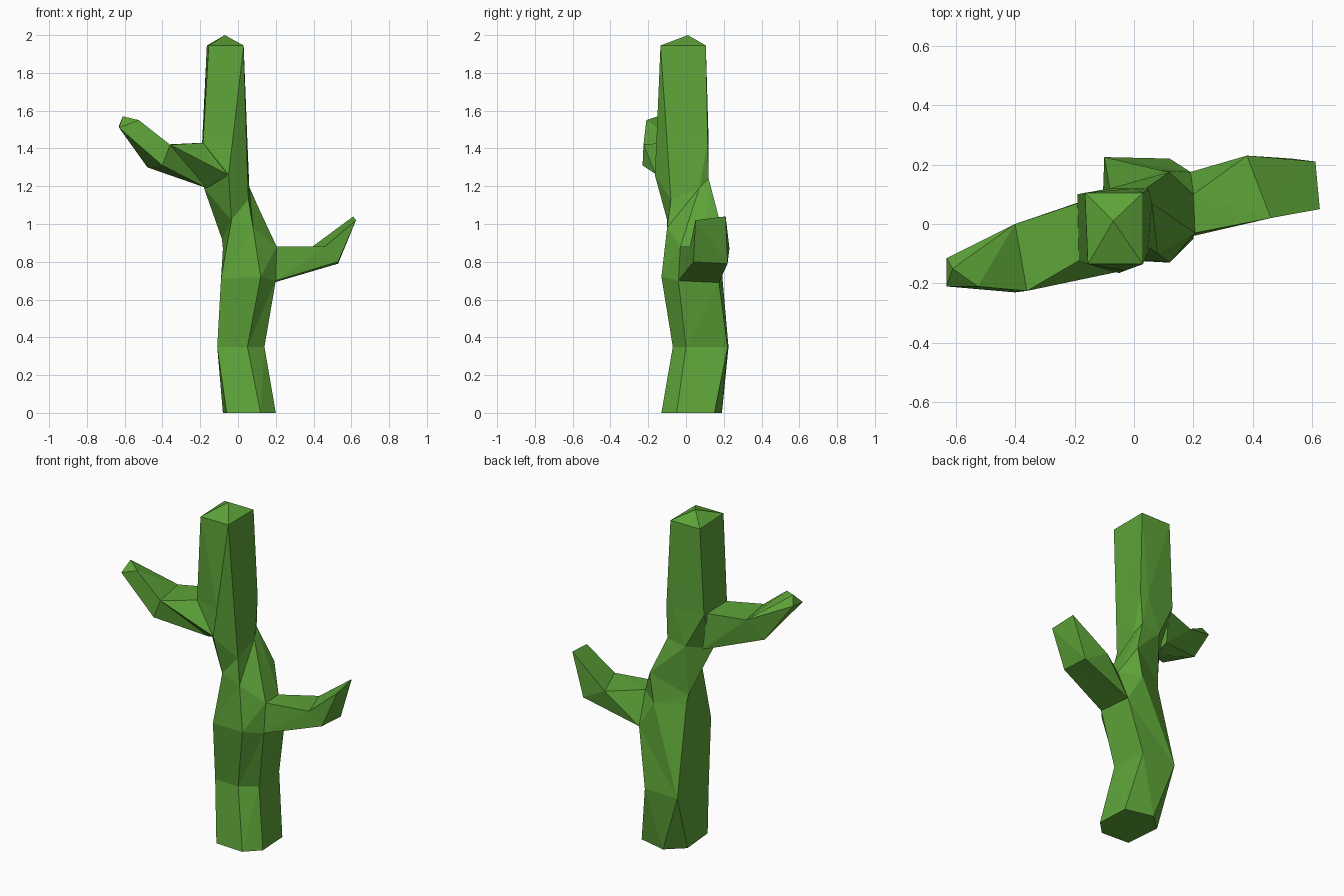
import bpy, bmesh

if "Cube" in bpy.data.objects:
    bpy.data.objects.remove(bpy.data.objects["Cube"])

green = bpy.data.materials.new("cactus green")
green.diffuse_color = (0.11, 0.37, 0.04, 1)
green.use_nodes = True
green.node_tree.nodes["Principled BSDF"].inputs["Base Color"].default_value = green.diffuse_color


def loft(name, rings, apex=None):
    """Skin a stack of rings, close both ends, optionally with a pointed tip."""
    bm = bmesh.new()
    rows = [[bm.verts.new(p) for p in ring] for ring in rings]
    n = len(rows[0])
    for a, b in zip(rows, rows[1:]):
        for i in range(n):
            j = (i + 1) % n
            bm.faces.new((a[i], a[j], b[j], b[i]))
    bm.faces.new(rows[0][::-1])
    if apex:
        tip = bm.verts.new(apex)
        for i in range(n):
            bm.faces.new((rows[-1][i], rows[-1][(i + 1) % n], tip))
    else:
        bm.faces.new(rows[-1])
    bmesh.ops.remove_doubles(bm, verts=bm.verts, dist=0.002)
    bmesh.ops.triangulate(bm, faces=bm.faces[:], quad_method='SHORT_EDGE')
    bmesh.ops.recalc_face_normals(bm, faces=bm.faces[:])
    me = bpy.data.meshes.new(name)
    bm.to_mesh(me)
    bm.free()
    me.materials.append(green)
    ob = bpy.data.objects.new(name, me)
    bpy.context.collection.objects.link(ob)
    return ob


def flat(z, pts):
    return [(x, y, z) for x, y in pts]


# Trunk: crooked six-sided stem ending in a square, pointed top
arm_low = [(.20, -.04, .70), (.19, .175, .69)]
arm_high = [(.205, -.03, .88), (.20, .10, .88)]
top_l, top_b = (-.155, -.135), (-.165, .105)
top_f, top_r = (.03, -.135), (.03, .105)
trunk = [
    flat(0, [(-.06, -.12), (.12, -.13), (.20, -.05), (.19, .15), (.02, .19), (-.08, .10)]),
    flat(.35, [(-.11, -.06), (.05, -.07), (.14, 0), (.12, .22), (-.10, .225), (-.10, .225)]),
    [(-.09, -.11, .71), (.12, -.13, .72), *arm_low, (.09, .18, .86), (-.08, .11, .87)],
    [(-.035, -.10, 1.02), (.08, -.10, .98), *arm_high, (.12, .175, 1.03), (-.085, .10, .92)],
    [(-.05, -.165, 1.26), (.055, -.08, 1.13), (.06, .07, 1.19),
     (.04, .12, 1.24), (-.08, .12, 1.22), (-.18, 0, 1.19)],
    flat(1.43, [(-.03, -.157), (.045, -.10), (.05, .115), (0, .12), (-.19, .10), (-.185, -.125)]),
    flat(1.945, [top_f, top_f, top_r, top_r, top_b, top_l]),
]
loft("trunk", trunk, apex=(-.07, .01, 2.0))

# Right arm: four-sided, bending up to a wedge edge
loft("right_arm", [
    arm_low + arm_high[::-1],
    [(.53, .04, .80), (.53, .22, .79), (.38, .23, .87), (.46, .02, .88)],
    [(.625, .05, 1.02), (.61, .21, 1.04), (.61, .21, 1.04), (.625, .05, 1.02)],
])

# Left arm: higher, bending up to a small slanted end
loft("left_arm", [
    [(-.165, .08, 1.21), (-.165, -.05, 1.19), (-.05, -.16, 1.26), (-.18, -.12, 1.43), (-.19, .07, 1.43)],
    [(-.48, -.06, 1.30), (-.40, -.23, 1.31), (-.36, -.225, 1.42), (-.36, -.225, 1.42), (-.40, 0, 1.42)],
    [(-.63, -.115, 1.52), (-.63, -.21, 1.51), (-.525, -.21, 1.55), (-.525, -.21, 1.55), (-.61, -.15, 1.57)],
])
